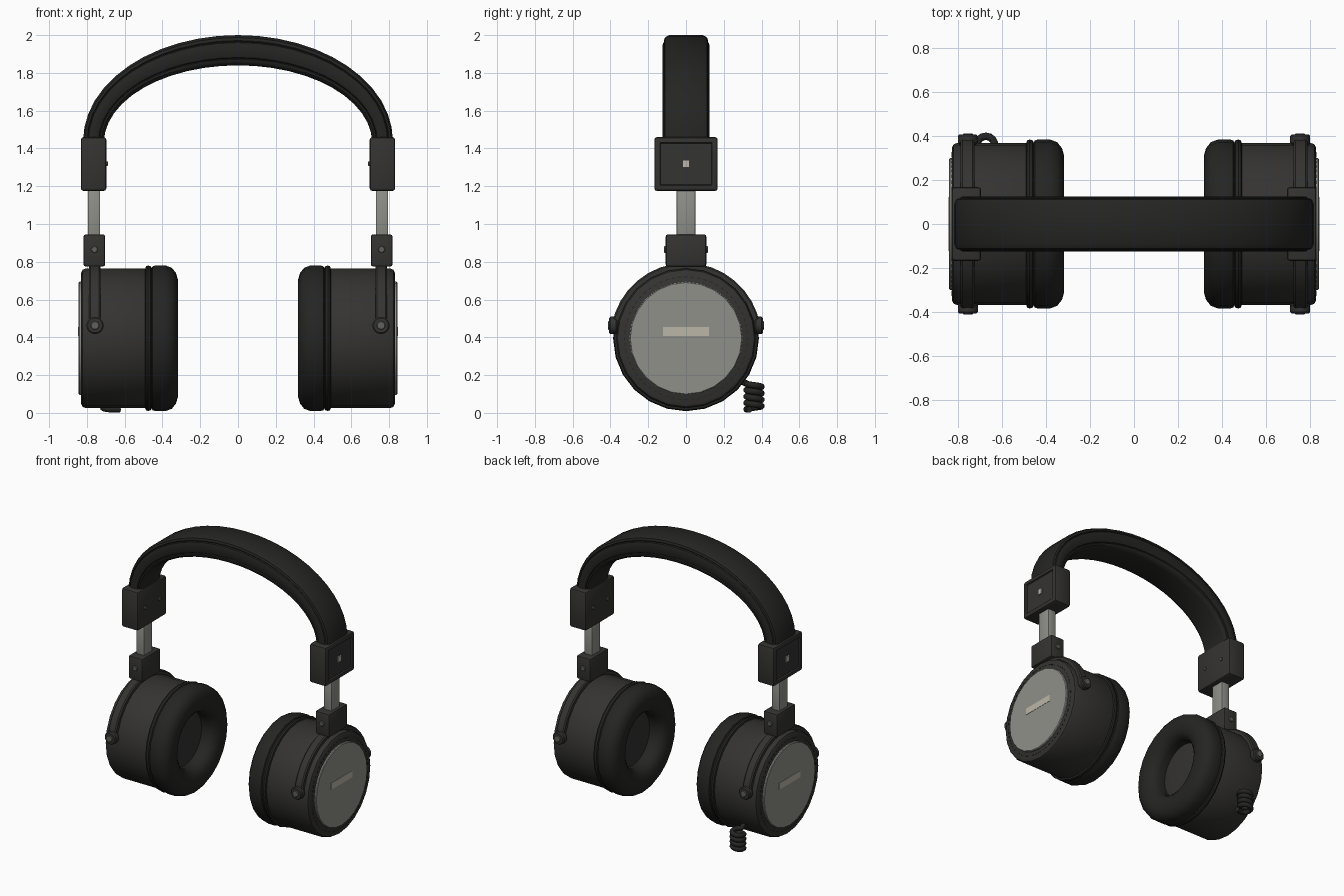
import bpy, bmesh, math
from mathutils import Matrix, Vector

if "Cube" in bpy.data.objects:
    bpy.data.objects.remove(bpy.data.objects["Cube"])

CZ = 0.395   # height of the ear cup axis
SIDES = 24


def material(name, r, g, b):
    m = bpy.data.materials.new(name)
    m.diffuse_color = (r, g, b, 1)
    m.use_nodes = True
    m.node_tree.nodes["Principled BSDF"].inputs["Base Color"].default_value = m.diffuse_color
    return m


LEATHER = material("black_leather", 0.018, 0.018, 0.017)
PLASTIC = material("dark_plastic", 0.034, 0.033, 0.031)
METAL = material("grey_metal", 0.28, 0.28, 0.255)
SCREW = material("dull_screw", 0.12, 0.12, 0.115)
PALE = material("pale_inlay", 0.5, 0.47, 0.39)


def finish(bm, name, mat, side=1):
    """Mirror to the given side, fix normals and link the object."""
    bmesh.ops.remove_doubles(bm, verts=bm.verts, dist=1e-5)
    bmesh.ops.scale(bm, verts=bm.verts, vec=(side, 1, 1))
    bmesh.ops.recalc_face_normals(bm, faces=bm.faces)
    me = bpy.data.meshes.new(name)
    bm.to_mesh(me)
    bm.free()
    me.materials.append(mat)
    ob = bpy.data.objects.new(name, me)
    bpy.context.collection.objects.link(ob)
    return ob


def skin(bm, rings, closed_rings, closed_section=True):
    """Join successive rings of points with quads."""
    vs = [[bm.verts.new(p) for p in r] for r in rings]
    n, k = len(vs), len(vs[0])
    for i in range(n if closed_rings else n - 1):
        a, b = vs[i], vs[(i + 1) % n]
        for j in range(k if closed_section else k - 1):
            bm.faces.new((a[j], a[(j + 1) % k], b[(j + 1) % k], b[j]))
    if not closed_rings:
        bm.faces.new(vs[0])
        bm.faces.new(vs[-1])


def lathe(name, profile, mat, side):
    """Spin an (x, radius) profile around the cup axis."""
    bm = bmesh.new()
    rings = []
    for i in range(SIDES):
        a = math.tau * i / SIDES
        rings.append([(x, r * math.cos(a), CZ + r * math.sin(a)) for x, r in profile])
    skin(bm, rings, True, False)
    bmesh.ops.dissolve_degenerate(bm, edges=bm.edges, dist=1e-6)
    return finish(bm, name, mat, side)


def box(name, x, y, z, mat, side, bevel=0.0, panel=0.0):
    """Box from ranges; panel recesses the outward face by that inset."""
    bm = bmesh.new()
    lo, hi = Vector((x[0], y[0], z[0])), Vector((x[1], y[1], z[1]))
    bmesh.ops.create_cube(bm, size=1, matrix=Matrix.Translation((lo + hi) / 2)
                          @ Matrix.Diagonal((*(hi - lo), 1)))
    if bevel:
        bmesh.ops.bevel(bm, geom=bm.edges[:], offset=bevel, segments=2,
                        profile=0.5, affect='EDGES')
    if panel:
        bm.normal_update()
        face = max(bm.faces, key=lambda f: f.calc_center_median().x)
        bmesh.ops.inset_region(bm, faces=[face], thickness=panel)
        bmesh.ops.inset_region(bm, faces=[face], thickness=0.006, depth=-0.01)
    return finish(bm, name, mat, side)


def peg(name, centre, radius, length, axis, mat, side, sides=16):
    """Bevelled cylinder along x or y."""
    bm = bmesh.new()
    rot = Matrix.Rotation(math.pi / 2, 4, 'Y' if axis == 'x' else 'X')
    bmesh.ops.create_cone(bm, cap_ends=True, segments=sides, radius1=radius, radius2=radius,
                          depth=length, matrix=Matrix.Translation(centre) @ rot)
    rims = [e for e in bm.edges if any(len(f.verts) > 4 for f in e.link_faces)]
    bmesh.ops.bevel(bm, geom=rims, offset=radius * 0.15, segments=1, affect='EDGES')
    return finish(bm, name, mat, side)


# Headband: padded section with side seams swept along an elliptical arch
half = [(0.085, 0.0), (0.105, 0.04), (0.117, 0.12), (0.119, 0.2), (0.112, 0.23), (0.119, 0.26),
        (0.125, 0.4), (0.125, 0.66), (0.12, 0.75), (0.112, 0.78), (0.117, 0.82), (0.112, 0.92),
        (0.09, 1.0)]
section = half + [(-y, u) for y, u in reversed(half)]
rings = []
for i in range(25):
    t = math.pi * i / 24
    c, s = math.cos(t), math.sin(t)
    inner = Vector((0.71 * c, 0, 1.43 + 0.41 * s))
    outer = Vector((0.82 * c, 0, 1.44 + 0.56 * s))
    rings.append([inner.lerp(outer, u) + Vector((0, y, 0)) for y, u in section])
bm = bmesh.new()
skin(bm, rings, False)
finish(bm, "headband", LEATHER)

for side, tag in ((1, "right"), (-1, "left")):
    # Ear cup shell and its outer plate
    lathe(f"cup_shell_{tag}", [(0.47, 0), (0.47, 0.362), (0.49, 0.37), (0.805, 0.37), (0.822, 0.363),
                               (0.83, 0.348), (0.83, 0)], PLASTIC, side)
    lathe(f"cup_plate_{tag}", [(0.82, 0), (0.82, 0.3), (0.839, 0.3), (0.844, 0.295),
                               (0.844, 0)], METAL, side)
    box(f"plate_inlay_{tag}", (0.84, 0.846), (-0.122, 0.122), (0.407, 0.455), PALE, side)

    # Stitches around the outer rim
    bm = bmesh.new()
    for i in range(60):
        a = math.tau * i / 60
        m = (Matrix.Translation((0.83, 0.325 * math.cos(a), CZ + 0.325 * math.sin(a)))
             @ Matrix.Rotation(a, 4, 'X') @ Matrix.Diagonal((0.004, 0.005, 0.016, 1)))
        bmesh.ops.create_cube(bm, size=1, matrix=m)
    finish(bm, f"rim_stitches_{tag}", LEATHER, side)

    # Ear pad with piping and central opening
    lathe(f"ear_pad_{tag}", [(0.492, 0), (0.492, 0.368), (0.487, 0.381), (0.476, 0.385), (0.462, 0.381),
                             (0.457, 0.372), (0.452, 0.381), (0.435, 0.386), (0.385, 0.386),
                             (0.35, 0.373), (0.328, 0.345), (0.318, 0.31), (0.318, 0.275),
                             (0.328, 0.238), (0.35, 0.21), (0.385, 0.197), (0.44, 0.2),
                             (0.445, 0.2), (0.445, 0)], LEATHER, side)
    lathe(f"driver_cover_{tag}", [(0.446, 0), (0.446, 0.2), (0.436, 0.2), (0.43, 0.17),
                                  (0.43, 0)], PLASTIC, side)

    # Yoke arc over the cup
    bm = bmesh.new()
    rings = []
    for i in range(17):
        a = math.radians(9 + 162 * i / 16)
        rings.append([(x, r * math.cos(a), CZ + r * math.sin(a)) for x, r in
                      ((0.727, 0.366), (0.727, 0.391), (0.735, 0.399),
                       (0.782, 0.399), (0.79, 0.391), (0.79, 0.366))])
    skin(bm, rings, False)
    finish(bm, f"yoke_{tag}", PLASTIC, side)

    # Slider parts from the yoke up to the headband
    box(f"yoke_block_{tag}", (0.703, 0.818), (-0.108, 0.108), (0.775, 0.945), PLASTIC, side, 0.012)
    box(f"slider_bar_{tag}", (0.73, 0.795), (-0.05, 0.05), (0.92, 1.2), METAL, side, 0.006)
    box(f"band_end_block_{tag}", (0.697, 0.832), (-0.168, 0.168), (1.175, 1.46), PLASTIC, side,
        0.014, 0.022)
    box(f"block_inlay_{tag}", (0.815, 0.83), (-0.018, 0.018), (1.298, 1.338), PALE, side)

    # Pivots and screws
    for y in (-1, 1):
        peg(f"pivot_{tag}", (0.757, y * 0.385, 0.463), 0.046, 0.045, 'y', PLASTIC, side)
        peg(f"pivot_screw_{tag}", (0.757, y * 0.403, 0.463), 0.023, 0.02, 'y', SCREW, side)
        peg(f"block_screw_{tag}", (0.76, y * 0.108, 0.865), 0.018, 0.018, 'y', SCREW, side, 12)
        peg(f"inner_screw_{tag}", (0.697, y * 0.085, 1.32), 0.012, 0.016, 'x', SCREW, side, 12)

# Coiled cable hanging from the back of the left cup
points = [(-0.675, 0.27, 0.175), (-0.675, 0.3, 0.165)]
for i in range(4 * 14 + 1):
    a = math.tau * i / 14 - math.pi / 2
    points.append((-0.675 + 0.04 * math.cos(a), 0.36 + 0.04 * math.sin(a), 0.155 - 0.136 * i / 56))
points.append((-0.625, 0.335, 0.018))
cu = bpy.data.curves.new("coiled_cable", 'CURVE')
cu.dimensions = '3D'
cu.bevel_depth = 0.017
cu.bevel_resolution = 2
cu.use_fill_caps = True
sp = cu.splines.new('POLY')
sp.points.add(len(points) - 1)
for p, co in zip(sp.points, points):
    p.co = (*co, 1)
cu.materials.append(LEATHER)
bpy.context.collection.objects.link(bpy.data.objects.new("coiled_cable", cu))

# Smooth shading with sharp edges kept
for ob in bpy.data.objects:
    if ob.type == 'MESH':
        ob.select_set(True)
        bpy.context.view_layer.objects.active = ob
bpy.ops.object.shade_smooth_by_angle(angle=math.radians(35))
